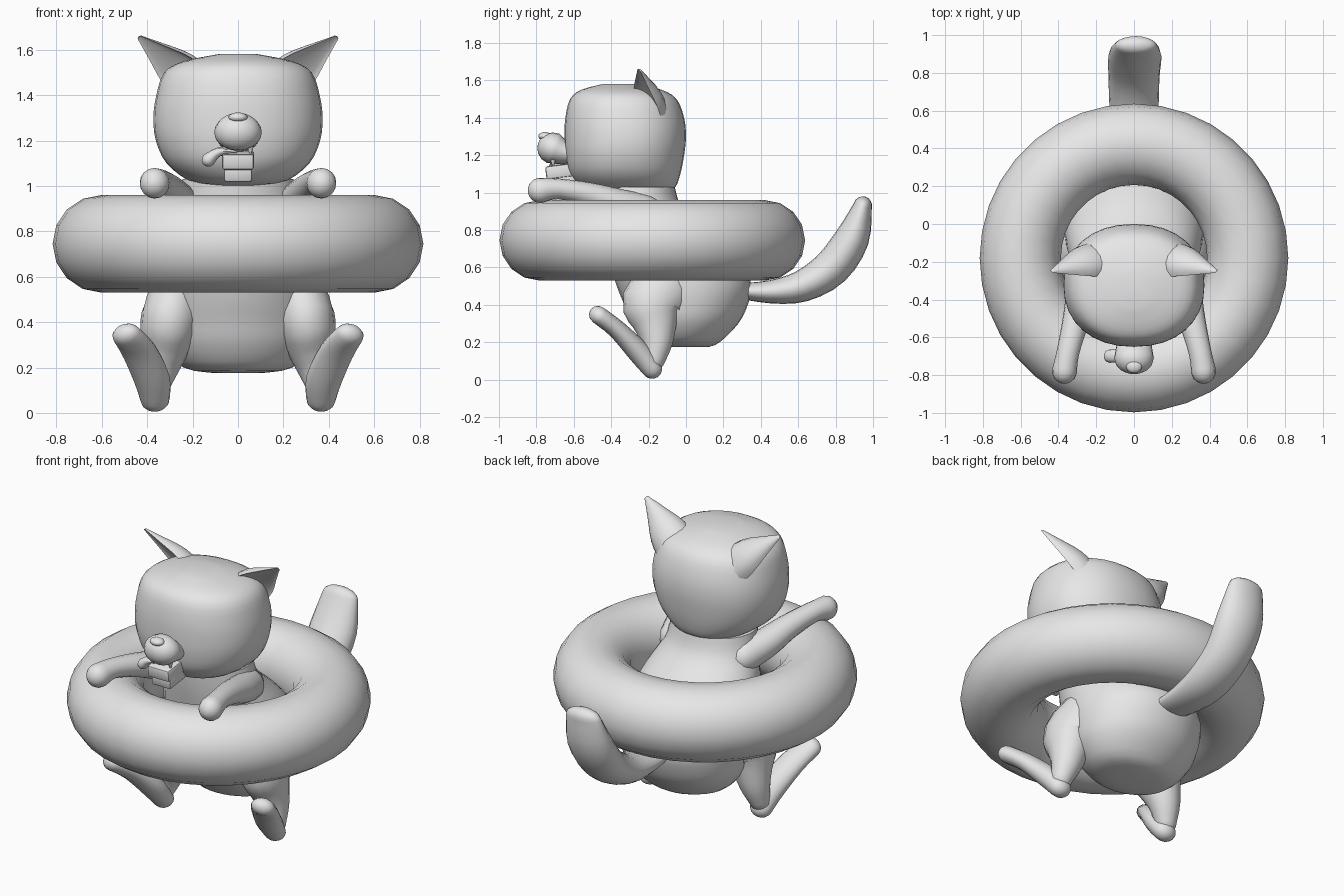
import bpy, bmesh, math
from mathutils import Vector, Matrix

if "Cube" in bpy.data.objects:
    bpy.data.objects.remove(bpy.data.objects["Cube"])

grey = bpy.data.materials.new("plain_grey")
grey.diffuse_color = (0.8, 0.8, 0.8, 1)
grey.use_nodes = True
grey.node_tree.nodes["Principled BSDF"].inputs["Base Color"].default_value = grey.diffuse_color


def finish(name, bm, angle=50):
    bmesh.ops.recalc_face_normals(bm, faces=bm.faces[:])
    me = bpy.data.meshes.new(name)
    bm.to_mesh(me)
    bm.free()
    me.materials.append(grey)
    ob = bpy.data.objects.new(name, me)
    bpy.context.collection.objects.link(ob)
    bpy.ops.object.select_all(action='DESELECT')
    ob.select_set(True)
    bpy.context.view_layer.objects.active = ob
    bpy.ops.object.shade_smooth_by_angle(angle=math.radians(angle))
    return ob


def interpolate(keys, steps):
    """Catmull-Rom through rows of numbers."""
    k = [keys[0]] + list(keys) + [keys[-1]]
    out = []
    for i in range(1, len(k) - 2):
        for s in range(steps):
            t = s / steps
            out.append([0.5 * (2 * b + (c - a) * t + (2 * a - 5 * b + 4 * c - d) * t * t
                               + (3 * b - a - 3 * c + d) * t ** 3)
                        for a, b, c, d in zip(k[i - 1], k[i], k[i + 1], k[i + 2])])
    return out + [list(keys[-1])]


def skin(name, rings, angle=50):
    bm = bmesh.new()
    rows = [[bm.verts.new(p) for p in r] for r in rings]
    n = len(rows[0])
    for a, b in zip(rows, rows[1:]):
        for i in range(n):
            j = (i + 1) % n
            bm.faces.new((a[i], a[j], b[j], b[i]))
    bm.faces.new(rows[0][::-1])
    bm.faces.new(rows[-1])
    return finish(name, bm, angle)


def stack(name, keys, power=2.0, n=32, steps=3):
    """Horizontal oval rings: z, half width, front y, back y."""
    def sp(v):
        return math.copysign(abs(v) ** (2 / power), v)
    rings = []
    for z, rx, f, b in interpolate(keys, steps):
        rings.append([(rx * sp(math.cos(a)), (f + b) / 2 + (b - f) / 2 * sp(math.sin(a)), z)
                      for a in (2 * math.pi * i / n for i in range(n))])
    return skin(name, rings)


def tube(name, keys, side=(1, 0, 0), flip=1, hollow=None, n=16, steps=3):
    """Round-ended limb: x, y, z, half width, half depth."""
    rows = [(Vector(r[:3]), r[3], r[4]) for r in interpolate(keys, steps)]
    t0 = (rows[1][0] - rows[0][0]).normalized()
    t1 = (rows[-1][0] - rows[-2][0]).normalized()
    c0, a0, b0 = rows[0]
    c1, a1, b1 = rows[-1]
    for deg in (25, 48, 68, 84):
        s, c = math.sin(math.radians(deg)), math.cos(math.radians(deg))
        rows.insert(0, (c0 - t0 * min(a0, b0) * s, a0 * c, b0 * c))
        rows.append((c1 + t1 * min(a1, b1) * s, a1 * c, b1 * c))
    rings = []
    for i, (p, a, b) in enumerate(rows):
        t = (rows[min(i + 1, len(rows) - 1)][0] - rows[max(i - 1, 0)][0]).normalized()
        u = Vector(side)
        u = (u - t * u.dot(t)).normalized()
        v = t.cross(u)
        ring = []
        for k in range(n):
            ang = 2 * math.pi * k / n
            h = math.sin(ang)
            if hollow is not None and h > 0.01:
                h *= hollow
            q = p + u * a * math.cos(ang) + v * b * h
            ring.append((q.x * flip, q.y, q.z))
        rings.append(ring)
    return skin(name, rings)


def box(name, centre, size, tilt=0, bevel=0.012):
    bm = bmesh.new()
    bmesh.ops.create_cube(bm, size=1, matrix=Matrix.Translation(centre)
                          @ Matrix.Rotation(tilt, 4, 'X') @ Matrix.Diagonal((*size, 1)))
    bmesh.ops.bevel(bm, geom=bm.edges[:], offset=bevel, segments=2, affect='EDGES', profile=0.5)
    return finish(name, bm, 35)


# swim ring
bpy.ops.mesh.primitive_torus_add(location=(0, -0.18, 0.745), major_radius=0.602, minor_radius=0.215,
                                 major_segments=36, minor_segments=16)
ring = bpy.context.object
ring.name = "swim_ring"
ring.data.materials.append(grey)
bpy.ops.object.shade_smooth_by_angle(angle=math.radians(50))

# body and head
stack("body", [(0.175, 0.10, -0.10, 0.12), (0.20, 0.24, -0.21, 0.18), (0.30, 0.33, -0.29, 0.28),
               (0.40, 0.36, -0.33, 0.33), (0.50, 0.37, -0.37, 0.35), (0.60, 0.365, -0.40, 0.31),
               (0.70, 0.35, -0.42, 0.22), (0.80, 0.32, -0.44, 0.12), (0.92, 0.27, -0.46, -0.02),
               (1.03, 0.245, -0.47, -0.06)])
stack("head", [(1.00, 0.13, -0.46, -0.12), (1.025, 0.22, -0.55, -0.06), (1.10, 0.315, -0.62, -0.03),
               (1.20, 0.362, -0.645, -0.01), (1.30, 0.373, -0.65, 0.0), (1.40, 0.36, -0.645, -0.01),
               (1.50, 0.325, -0.62, -0.05), (1.55, 0.24, -0.56, -0.13), (1.582, 0.08, -0.44, -0.26)],
      power=2.2)

# muzzle, nose and open mouth
tube("muzzle", [(0, -0.58, 1.21, 0.09, 0.06), (0, -0.65, 1.215, 0.095, 0.065),
                (0, -0.71, 1.237, 0.105, 0.085)], n=20)
bm = bmesh.new()
bmesh.ops.create_uvsphere(bm, u_segments=16, v_segments=10, radius=1,
                          matrix=Matrix.Translation((0, -0.755, 1.302))
                          @ Matrix.Diagonal((0.042, 0.035, 0.022, 1)))
finish("nose", bm)
box("jaw", (0, -0.665, 1.115), (0.14, 0.17, 0.07), 0.12)
box("chin", (0, -0.65, 1.06), (0.125, 0.15, 0.07), 0.12)
tube("tongue", [(-0.02, -0.68, 1.15, 0.03, 0.015), (-0.085, -0.695, 1.15, 0.035, 0.02),
                (-0.13, -0.70, 1.115, 0.035, 0.03)], side=(0, 1, 0), n=12)

# paired parts
for s, label in ((1, "left"), (-1, "right")):
    tube(label + "_ear", [(0.19, -0.20, 1.43, 0.12, 0.10), (0.27, -0.215, 1.51, 0.105, 0.085),
                          (0.36, -0.235, 1.59, 0.055, 0.045), (0.428, -0.25, 1.648, 0.016, 0.014)],
         side=(-0.595, -0.56, 0.48), flip=s, hollow=-0.25)
    tube(label + "_arm", [(0.22, -0.22, 0.90, 0.09, 0.09), (0.27, -0.36, 0.94, 0.085, 0.08),
                          (0.31, -0.52, 0.99, 0.07, 0.065), (0.35, -0.68, 1.02, 0.06, 0.055),
                          (0.368, -0.78, 1.012, 0.066, 0.068)], flip=s)
    tube(label + "_leg", [(0.26, -0.10, 0.50, 0.13, 0.16), (0.30, -0.18, 0.41, 0.13, 0.165),
                          (0.32, -0.165, 0.30, 0.11, 0.12), (0.345, -0.155, 0.20, 0.085, 0.085),
                          (0.365, -0.17, 0.11, 0.06, 0.06)], flip=s)
    tube(label + "_foot", [(0.366, -0.182, 0.06, 0.065, 0.055), (0.38, -0.255, 0.15, 0.08, 0.06),
                           (0.435, -0.37, 0.27, 0.078, 0.05), (0.492, -0.468, 0.345, 0.065, 0.048)],
         flip=s)
    bm = bmesh.new()
    bmesh.ops.create_cone(bm, cap_ends=True, segments=8, radius1=0.004, radius2=0.016, depth=0.04,
                          matrix=Matrix.Translation((s * 0.055, -0.71, 1.16)))
    finish(label + "_tooth", bm)

# tail
tube("tail", [(0, 0.28, 0.475, 0.10, 0.04), (0, 0.45, 0.47, 0.115, 0.062), (0, 0.62, 0.50, 0.13, 0.085),
              (0, 0.78, 0.60, 0.135, 0.10), (0.005, 0.89, 0.76, 0.14, 0.092),
              (0.01, 0.945, 0.93, 0.11, 0.05)], n=20)
